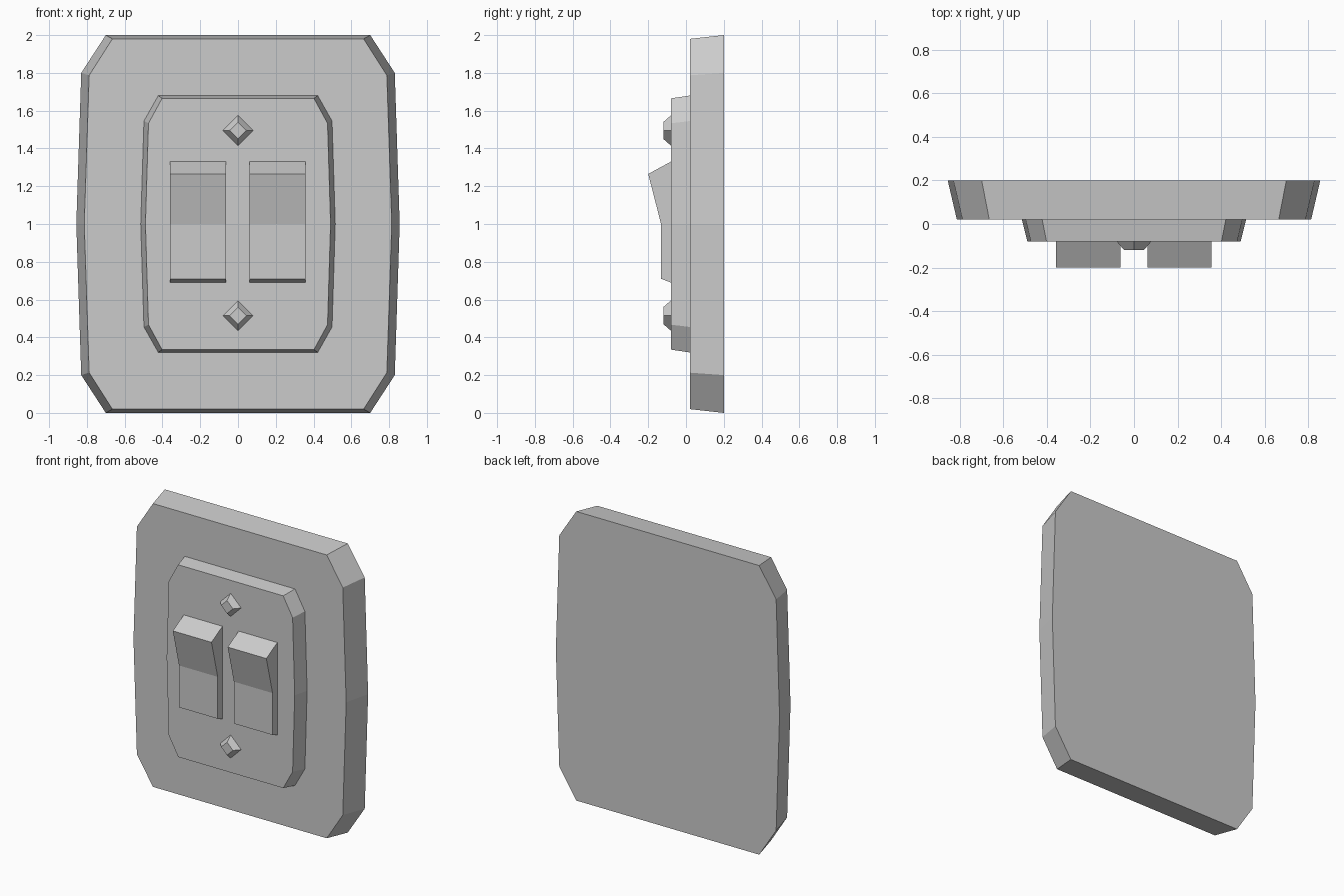
import bpy
import bmesh

if "Cube" in bpy.data.objects:
    bpy.data.objects.remove(bpy.data.objects["Cube"])

# Single grey plastic
grey = bpy.data.materials.new("grey_plastic")
grey.use_nodes = True
colour = (0.6, 0.6, 0.6, 1)
grey.diffuse_color = colour
grey.node_tree.nodes["Principled BSDF"].inputs["Base Color"].default_value = colour


def loft(name, ring_a, ring_b):
    """Closed solid between two rings with the same number of points."""
    bm = bmesh.new()
    a = [bm.verts.new(p) for p in ring_a]
    b = [bm.verts.new(p) for p in ring_b]
    bm.faces.new(a)
    bm.faces.new(b[::-1])
    for i in range(len(a)):
        j = (i + 1) % len(a)
        bm.faces.new((a[i], b[i], b[j], a[j]))
    bmesh.ops.recalc_face_normals(bm, faces=bm.faces)
    mesh = bpy.data.meshes.new(name)
    bm.to_mesh(mesh)
    bm.free()
    mesh.materials.append(grey)
    obj = bpy.data.objects.new(name, mesh)
    bpy.context.collection.objects.link(obj)
    return obj


def outline(y, quarter, zc=1.0):
    """Mirror (x, height above centre) points into a full ring at depth y."""
    right = quarter + [(x, -h) for x, h in reversed(quarter) if h > 0]
    left = [(-x, h) for x, h in reversed(right) if x > 0]
    return [(x, y, zc + h) for x, h in right + left]


# Wall plate and raised inner plate, both tapering to the front
loft("wall_plate",
     outline(0.2, [(0.7, 1.0), (0.83, 0.8), (0.856, 0)]),
     outline(0.02, [(0.665, 0.98), (0.788, 0.787), (0.814, 0)]))
loft("inner_plate",
     outline(0.02, [(0.422, 0.68), (0.498, 0.545), (0.515, 0)]),
     outline(-0.08, [(0.402, 0.665), (0.474, 0.533), (0.49, 0)]))

# Diamond screws above and below the switches
for name, z in (("upper_screw", 1.495), ("lower_screw", 0.515)):
    loft(name,
         outline(-0.08, [(0, 0.08), (0.08, 0)], z),
         outline(-0.12, [(0, 0.045), (0.045, 0)], z))

# Rocker switches, tilted out at the top
rocker = [(-0.08, 1.33), (-0.2, 1.265), (-0.132, 1.0), (-0.132, 0.71), (-0.08, 0.69)]
for name, x in (("left_switch", 0.209), ("right_switch", -0.211)):
    loft(name, *[[(x + s * 0.148, y, z) for y, z in rocker] for s in (-1, 1)])
